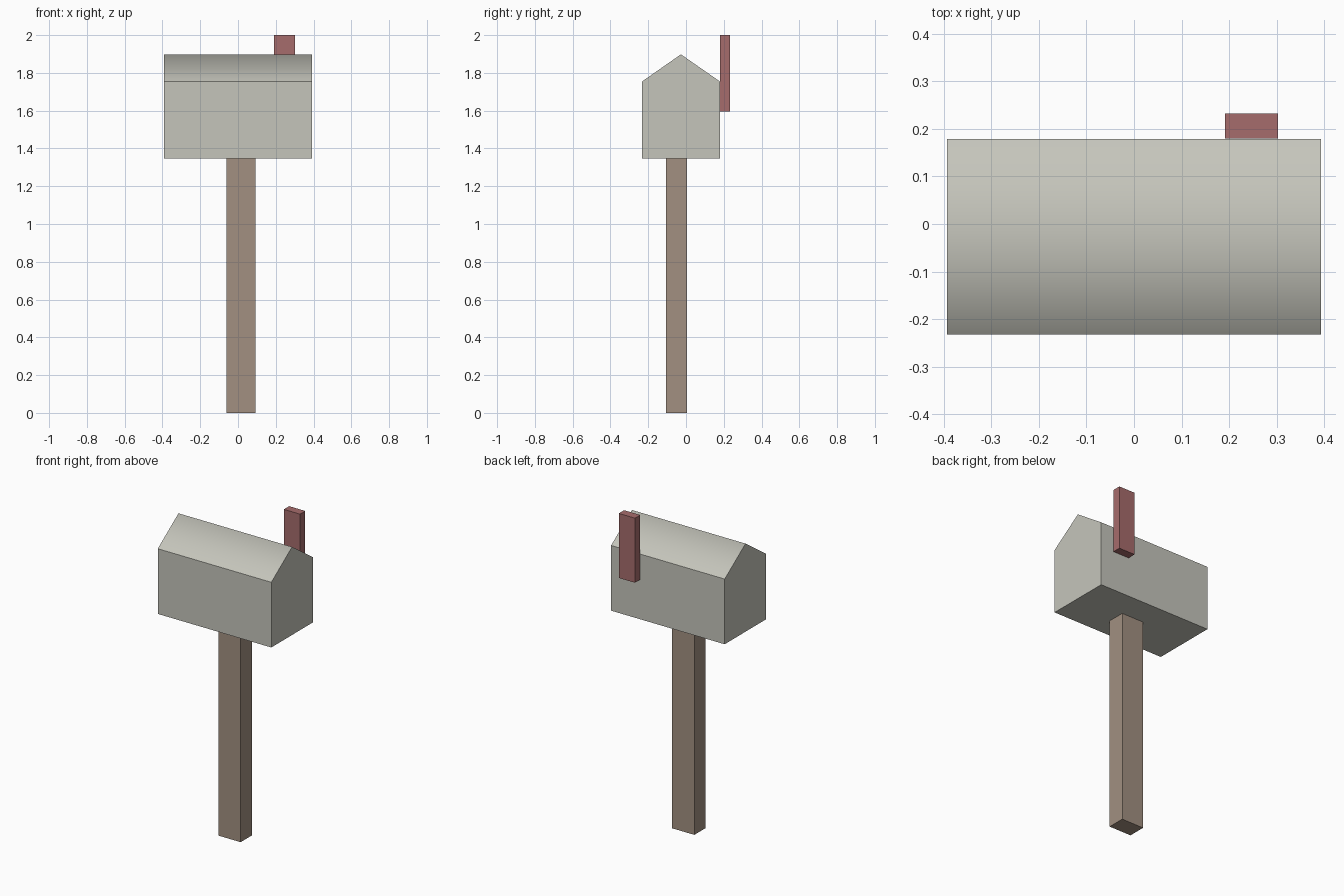
import bpy
import bmesh

if "Cube" in bpy.data.objects:
    bpy.data.objects.remove(bpy.data.objects["Cube"])


def material(name, rgb):
    mat = bpy.data.materials.new(name)
    mat.diffuse_color = (*rgb, 1.0)
    mat.use_nodes = True
    mat.node_tree.nodes["Principled BSDF"].inputs["Base Color"].default_value = mat.diffuse_color
    return mat


def prism(name, profile, x0, x1, mat):
    """Extrude a closed (y, z) profile along x from x0 to x1."""
    bm = bmesh.new()
    base = bm.faces.new([bm.verts.new((x0, y, z)) for y, z in profile])
    ext = bmesh.ops.extrude_face_region(bm, geom=[base], use_keep_orig=True)
    moved = [v for v in ext["geom"] if isinstance(v, bmesh.types.BMVert)]
    bmesh.ops.translate(bm, verts=moved, vec=(x1 - x0, 0, 0))
    bmesh.ops.recalc_face_normals(bm, faces=bm.faces[:])
    # sloped faces blend softly over the ridge, all others stay flat
    for f in bm.faces:
        f.smooth = 0.1 < f.normal.z < 0.99
    mesh = bpy.data.meshes.new(name)
    bm.to_mesh(mesh)
    bm.free()
    mesh.materials.append(mat)
    obj = bpy.data.objects.new(name, mesh)
    bpy.context.collection.objects.link(obj)
    return obj


def box(name, x, y, z, mat):
    profile = [(y[0], z[0]), (y[1], z[0]), (y[1], z[1]), (y[0], z[1])]
    return prism(name, profile, *x, mat)


wood = material("wood", (0.36, 0.28, 0.22))
metal = material("metal", (0.56, 0.56, 0.50))
red = material("red", (0.38, 0.15, 0.15))

# Post
box("post", (-0.062, 0.092), (-0.105, 0.006), (0.0, 1.347), wood)

# Mailbox body with gabled top
prism("mailbox_body",
      [(-0.232, 1.347), (0.179, 1.347), (0.179, 1.755),
       (-0.027, 1.898), (-0.232, 1.755)],
      -0.393, 0.393, metal)

# Signal flag on the back side
box("signal_flag", (0.191, 0.303), (0.180, 0.232), (1.596, 2.0), red)
